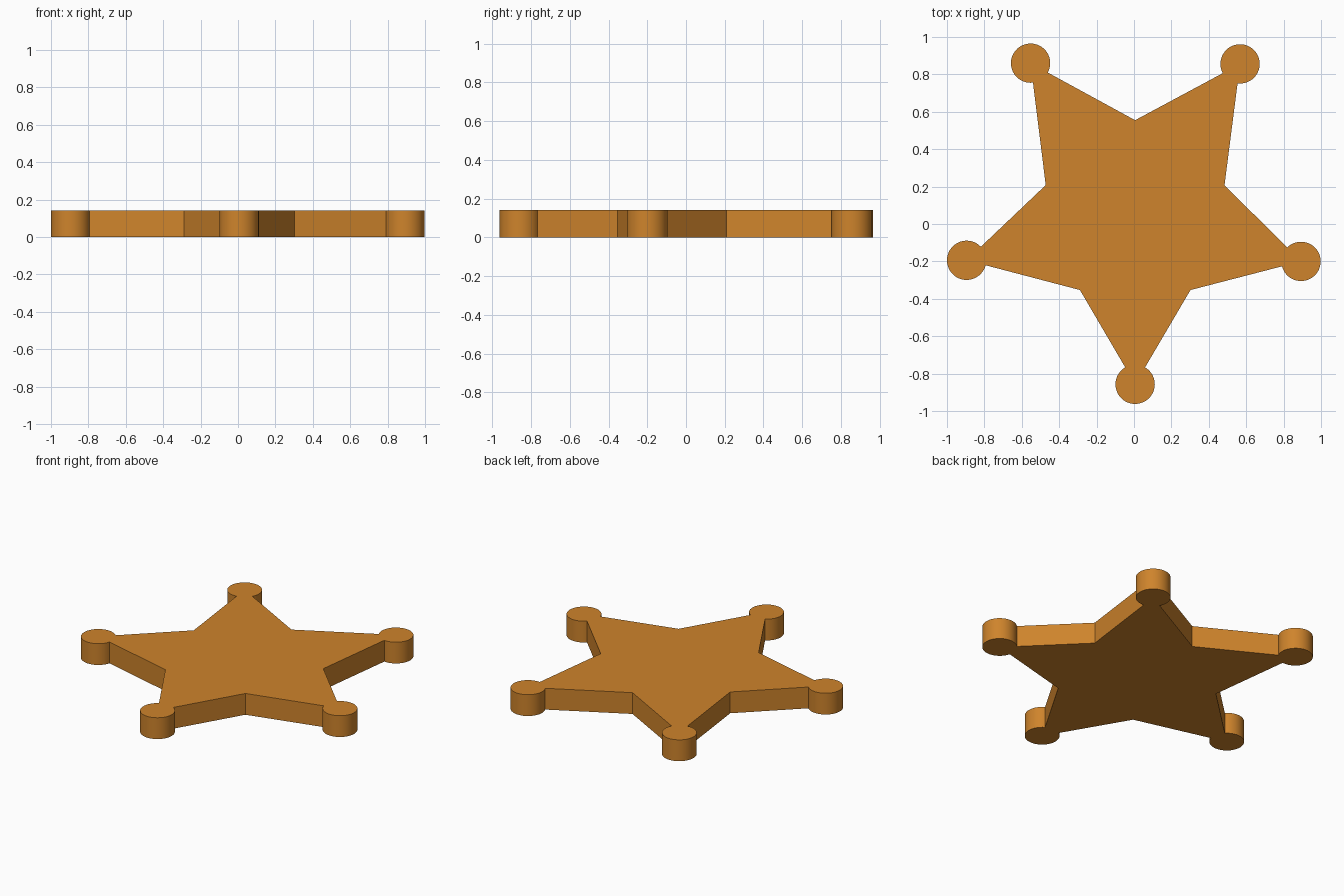
import bpy, bmesh
from math import atan2, cos, sin, tau, radians

if "Cube" in bpy.data.objects:
    bpy.data.objects.remove(bpy.data.objects["Cube"])

HEIGHT, KNOB_R, STEPS = 0.142, 0.105, 40

# Knob centres at the star tips and the inner corners, counter-clockwise;
# notch i precedes tip i
tips = [(0.006, -0.857), (0.893, -0.2), (0.567, 0.856), (-0.553, 0.86), (-0.895, -0.194)]
notches = [(-0.289, -0.353), (0.302, -0.353), (0.484, 0.208), (0.006, 0.555), (-0.472, 0.208)]

# Outline: notch corner, then the round knob swept around the tip
outline = []
for i, (cx, cy) in enumerate(tips):
    before, after = notches[i], notches[(i + 1) % 5]
    start = atan2(before[1] - cy, before[0] - cx)
    sweep = (atan2(after[1] - cy, after[0] - cx) - start) % tau
    outline.append(before)
    for k in range(STEPS + 1):
        a = start + sweep * k / STEPS
        outline.append((cx + KNOB_R * cos(a), cy + KNOB_R * sin(a)))

# Extrude the outline into a flat badge
bm = bmesh.new()
base = bm.faces.new([bm.verts.new((x, y, 0)) for x, y in outline])
top = bmesh.ops.extrude_face_region(bm, geom=[base], use_keep_orig=True)
bmesh.ops.translate(bm, vec=(0, 0, HEIGHT),
                    verts=[v for v in top["geom"] if isinstance(v, bmesh.types.BMVert)])
bmesh.ops.recalc_face_normals(bm, faces=bm.faces)
mesh = bpy.data.meshes.new("star_badge")
bm.to_mesh(mesh)
bm.free()

badge = bpy.data.objects.new("star_badge", mesh)
bpy.context.collection.objects.link(badge)

# Brass colour
brass = bpy.data.materials.new("brass")
brass.diffuse_color = (0.62, 0.23, 0.025, 1)
brass.use_nodes = True
brass.node_tree.nodes["Principled BSDF"].inputs["Base Color"].default_value = brass.diffuse_color
mesh.materials.append(brass)

# Smooth knob walls, sharp rims and corners
bpy.context.view_layer.objects.active = badge
badge.select_set(True)
bpy.ops.object.shade_smooth_by_angle(angle=radians(30))
